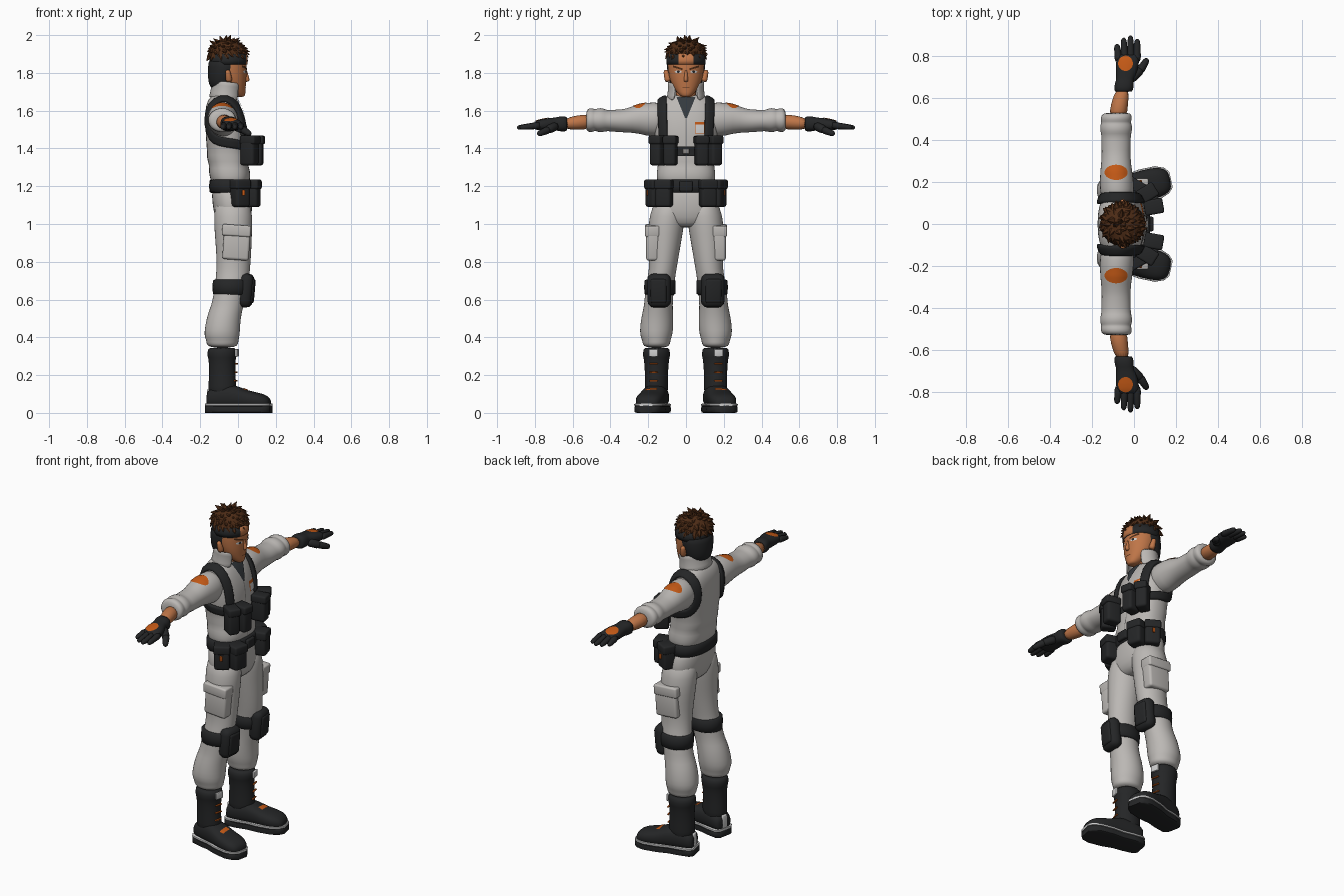
import bpy, bmesh, math, random
from mathutils import Matrix, Vector

default_cube = bpy.data.objects.get("Cube")
if default_cube:
    bpy.data.objects.remove(default_cube, do_unlink=True)


def material(name, red, green, blue):
    mat = bpy.data.materials.new(name)
    mat.use_nodes = True
    mat.diffuse_color = (red, green, blue, 1)
    shader = mat.node_tree.nodes["Principled BSDF"]
    shader.inputs["Base Color"].default_value = (red, green, blue, 1)
    shader.inputs["Roughness"].default_value = .8
    return mat


SUIT = material("suit grey", .5, .48, .46)
DARK = material("gear black", .018, .019, .02)
SKIN = material("skin", .52, .18, .065)
HAIR = material("hair brown", .075, .025, .008)
ORANGE = material("accent orange", .55, .1, .008)
LIGHT = material("trim light grey", .62, .62, .62)
SHIRT = material("shirt charcoal", .035, .042, .048)
SEAM = material("seam grey", .25, .24, .23)


def finish(name, bm, mat, mirror=False, subdiv=0, thick=0, wrap=None, project=None,
           gap=.004, angle=None, fix_normals=True):
    """Turn a bmesh into an object with its material and modifiers."""
    if fix_normals:
        bmesh.ops.recalc_face_normals(bm, faces=bm.faces[:])
    mesh = bpy.data.meshes.new(name)
    bm.to_mesh(mesh)
    bm.free()
    mesh.materials.append(mat)
    obj = bpy.data.objects.new(name, mesh)
    bpy.context.scene.collection.objects.link(obj)
    mesh.polygons.foreach_set("use_smooth", [angle != 0] * len(mesh.polygons))
    if angle:
        bpy.ops.object.select_all(action="DESELECT")
        obj.select_set(True)
        bpy.context.view_layer.objects.active = obj
        bpy.ops.object.shade_smooth_by_angle(angle=math.radians(angle))
    if wrap:
        mod = obj.modifiers.new("wrap", "SHRINKWRAP")
        mod.target, mod.offset = wrap, gap
        mod.wrap_mode = "ABOVE_SURFACE"
        if project:
            mod.wrap_method = "PROJECT"
            mod.use_project_x, mod.use_project_z = project == "x", project == "z"
            mod.use_positive_direction, mod.use_negative_direction = False, True
    if thick:
        mod = obj.modifiers.new("thickness", "SOLIDIFY")
        mod.thickness, mod.offset = thick, 0
    if mirror:
        obj.modifiers.new("mirror", "MIRROR").use_axis = (False, True, False)
    if subdiv:
        mod = obj.modifiers.new("smooth", "SUBSURF")
        mod.levels = mod.render_levels = subdiv
    return obj


def add_rings(bm, axis, sections, sides=16, power=2, arc=None, move=None):
    """Skin rings given as (along, centre, centre, radius, radius)."""
    start, end = arc or (0, 360)
    count = sides + 1 if arc else sides
    rings = []
    for t, a, b, ra, rb in sections:
        ring = []
        for i in range(count):
            turn = math.radians(start + (end - start) * i / sides)
            c, s = math.cos(turn), math.sin(turn)
            u = a + ra * math.copysign(abs(c) ** (2 / power), c)
            v = b + rb * math.copysign(abs(s) ** (2 / power), s)
            co = Vector({"x": (t, u, v), "y": (u, t, v), "z": (u, v, t)}[axis])
            ring.append(bm.verts.new(move @ co if move else co))
        rings.append(ring)
    for low, high in zip(rings, rings[1:]):
        for i in range(sides):
            j = (i + 1) % count
            bm.faces.new((low[i], low[j], high[j], high[i]))
    if not arc:
        bm.faces.new(rings[0])
        bm.faces.new(rings[-1])


def loft(name, mat, axis, sections, sides=16, power=2, arc=None, move=None, **options):
    bm = bmesh.new()
    add_rings(bm, axis, sections, sides, power, arc, move)
    return finish(name, bm, mat, **options)


def box(name, mat, centre, size, turn=0, tilt=0, bevel=.015, mirror=True):
    bm = bmesh.new()
    place = (Matrix.Translation(centre) @ Matrix.Rotation(math.radians(turn), 4, "Z")
             @ Matrix.Rotation(math.radians(tilt), 4, "Y") @ Matrix.Diagonal((*size, 1)))
    bmesh.ops.create_cube(bm, size=1, matrix=place)
    bmesh.ops.bevel(bm, geom=bm.edges[:], offset=bevel, segments=3, profile=.5, affect="EDGES")
    return finish(name, bm, mat, mirror=mirror, angle=40)


def decal(name, mat, target, axis, centre, size, taper=1, disc=False, gap=.003, mirror=False, slant=0):
    """Thin patch projected onto a target; axis x covers (y, z), axis z covers (x, y)."""
    bm = bmesh.new()
    bmesh.ops.create_grid(bm, x_segments=8, y_segments=8, size=1)
    for v in bm.verts:
        a, b = v.co.x, v.co.y
        if disc:
            a, b = a * math.sqrt(1 - b * b / 2), b * math.sqrt(1 - a * a / 2)
        a *= taper + (1 - taper) * (b + 1) / 2
        u, w = centre[0] + a * size[0], centre[1] + b * size[1] + slant * a
        v.co = (.4, u, w) if axis == "x" else (u, w, 2.2)
    return finish(name, bm, mat, wrap=target, project=axis, gap=gap, mirror=mirror)


def limb(bm, start, end, radius, taper=.75, sides=10):
    """Rounded finger between two points."""
    start, end = Vector(start), Vector(end)
    span = end - start
    move = Matrix.Translation(start) @ span.to_track_quat("Z", "Y").to_matrix().to_4x4()
    shape = ((0, .8), (.2, 1), (.8, .92 * taper + .08), (.94, taper * .8), (1, taper * .35))
    add_rings(bm, "z", [(span.length * t, 0, 0, radius * r, radius * r) for t, r in shape], sides, move=move)


# Jacket, with folds above the belt
torso = loft("jacket", SUIT, "z", [
    (1.2, -.04, 0, .095, .145), (1.23, -.04, 0, .105, .155), (1.28, -.045, 0, .112, .157),
    (1.31, -.05, 0, .102, .148), (1.35, -.055, 0, .112, .153), (1.38, -.058, 0, .105, .15),
    (1.46, -.06, 0, .112, .168), (1.54, -.065, 0, .108, .172), (1.6, -.075, 0, .1, .17),
    (1.645, -.08, 0, .085, .15), (1.675, -.08, 0, .065, .11), (1.685, -.08, 0, .05, .07)],
    sides=24, power=2.4, subdiv=1)
arms = loft("sleeves", SUIT, "y", [
    (.09, -.08, 1.56, .075, .08), (.17, -.08, 1.55, .085, .098), (.25, -.085, 1.56, .078, .08),
    (.32, -.085, 1.545, .068, .062), (.38, -.085, 1.547, .072, .06), (.42, -.085, 1.547, .07, .055),
    (.44, -.085, 1.55, .077, .066), (.47, -.085, 1.55, .078, .064), (.482, -.085, 1.55, .07, .056),
    (.495, -.085, 1.55, .076, .066), (.52, -.083, 1.55, .074, .064), (.53, -.08, 1.545, .055, .045)],
    mirror=True, subdiv=1)
loft("collar", SUIT, "z", [(1.64, -.065, 0, .085, .1), (1.69, -.065, 0, .075, .088), (1.735, -.065, 0, .08, .095)],
     sides=18, arc=(38, 322), move=Matrix.Shear("XY", 4, (0, 0)) @ Matrix.Rotation(.12, 4, "Y")
     @ Matrix.Translation((-.2, 0, 0)), thick=.012, subdiv=1)
decal("undershirt", SHIRT, torso, "x", (0, 1.615), (.05, .055), taper=.1, gap=.005)
decal("jacket_zip", SEAM, torso, "x", (0, 1.4), (.003, .16))
decal("badge_border", ORANGE, torso, "x", (.074, 1.51), (.027, .03))
decal("badge", LIGHT, torso, "x", (.072, 1.503), (.022, .022), gap=.006)
decal("shoulder_patches", ORANGE, arms, "z", (-.085, .245), (.053, .036), disc=True, mirror=True)

# Harness: one loop round each shoulder, with pouches and a chest strap
path = [Vector(p) for p in ((.05, .13, 1.43), (.045, .13, 1.52), (.02, .13, 1.6), (-.03, .13, 1.66),
        (-.09, .13, 1.675), (-.15, .125, 1.63), (-.17, .12, 1.56), (-.165, .13, 1.49),
        (-.13, .16, 1.44), (-.06, .18, 1.43), (.01, .16, 1.42), (.05, .12, 1.41))]
bm = bmesh.new()
previous = None
for i, point in enumerate(path):
    along = path[min(i + 1, len(path) - 1)] - path[max(i - 1, 0)]
    outward = point - Vector((-.06, .06, 1.52))
    across = along.cross(outward).normalized() * .03
    pair = [bm.verts.new(point + across * k) for k in (-1, -.33, .33, 1)]
    if previous:
        for k in range(3):
            bm.faces.new((previous[k], previous[k + 1], pair[k + 1], pair[k]))
    previous = pair
finish("harness_straps", bm, DARK, mirror=True, wrap=torso, gap=.012, thick=.022, subdiv=1)
decal("chest_strap", DARK, torso, "x", (0, 1.385), (.07, .025), gap=.009)
box("chest_buckle", SEAM, (.062, 0, 1.385), (.012, .035, .028), bevel=.004, mirror=False)
for part, x, y, turn in (("inner", .09, .082, 10), ("outer", .06, .147, 32)):
    box(part + "_chest_pouches", DARK, (x, y, 1.385), (.085, .066, .15), turn)
    box(part + "_pouch_flaps", DARK, (x + .004, y, 1.445), (.092, .072, .045), turn, bevel=.01)

# Belt and belt pouches
loft("belt", DARK, "z", [(z, -.037, 0, .112 + w, .163 + w) for z, w in
     ((1.165, -.008), (1.17, .002), (1.2, .004), (1.23, .002), (1.236, -.008))], sides=24, power=2.4)
box("belt_buckle", DARK, (.08, 0, 1.2), (.025, .07, .055), bevel=.008, mirror=False)
for part, x, y, turn in (("front", .075, .115, 15), ("side", .01, .165, 60)):
    box(part + "_belt_pouches", DARK, (x, y, 1.16), (.078, .085, .14), turn)
    box(part + "_belt_flaps", DARK, (x, y, 1.21), (.086, .092, .05), turn, bevel=.01)
box("pouch_latches", ORANGE, (.03, .204, 1.165), (.016, .008, .03), 0, bevel=.003)

# Trousers
loft("trouser_hips", SUIT, "z", [(1.22, -.037, 0, .1, .15), (1.15, -.033, 0, .107, .172),
     (1.07, -.027, 0, .105, .185), (1.0, -.025, 0, .085, .15), (.98, -.025, 0, .05, .07)], sides=24, power=2.3, subdiv=1)
loft("trouser_legs", SUIT, "z", [
    (1.14, -.03, .085, .09, .08), (1.04, -.025, .1, .105, .097), (.95, -.025, .109, .1, .093),
    (.85, -.022, .116, .094, .082), (.76, -.025, .122, .09, .073), (.7, -.03, .134, .09, .075),
    (.63, -.045, .142, .085, .077), (.57, -.055, .146, .087, .076), (.53, -.07, .15, .09, .083),
    (.46, -.082, .155, .094, .09), (.41, -.085, .158, .096, .087), (.385, -.083, .157, .086, .076),
    (.365, -.083, .157, .086, .074), (.345, -.082, .157, .07, .062)], sides=18, mirror=True, subdiv=1)
box("cargo_pockets", SUIT, (-.008, .176, .895), (.14, .07, .17), tilt=4, bevel=.014)
box("cargo_flaps", SUIT, (-.008, .178, .965), (.152, .078, .06), tilt=4, bevel=.01)

# Knee pads and their straps
loft("knee_straps", DARK, "z", [(z, -.037, .138, .092 + w, .079 + w) for z, w in
     ((.625, -.005), (.63, .004), (.665, .006), (.7, .004), (.706, -.005))], sides=18, mirror=True)
box("knee_pads", DARK, (.043, .142, .648), (.075, .125, .18), turn=6, tilt=5, bevel=.034)
box("knee_pad_shells", DARK, (.071, .145, .645), (.03, .085, .13), turn=6, tilt=5, bevel=.013)

# Boots, built straight and toed out
toe_out = Matrix.Translation((-.09, .155, 0)) @ Matrix.Rotation(math.radians(12), 4, "Z")
loft("boot_shafts", DARK, "z", [
    (.07, .005, 0, .075, .062), (.14, .008, 0, .077, .062), (.22, .006, 0, .07, .062),
    (.29, .006, 0, .073, .068), (.295, .006, 0, .08, .073), (.34, .006, 0, .08, .073),
    (.346, .006, 0, .06, .055)], move=toe_out, mirror=True, subdiv=1)
boots = loft("boot_feet", DARK, "x", [
    (-.074, 0, .07, .045, .035), (-.06, 0, .08, .06, .05), (.02, 0, .09, .066, .065),
    (.09, 0, .085, .068, .06), (.14, 0, .072, .073, .047), (.21, 0, .065, .074, .042),
    (.25, 0, .058, .058, .034), (.268, 0, .05, .035, .018)], move=toe_out, power=2.6, mirror=True, subdiv=1)
for part, mat, z, height, grow in (("soles", DARK, .019, .019, 0), ("welts", LIGHT, .043, .006, .001)):
    loft("boot_" + part, mat, "x", [(x, 0, z, w + grow, height) for x, w in
         ((-.078, .045), (-.06, .064), (0, .068), (.06, .066), (.13, .077), (.21, .077),
          (.252, .06), (.272, .036))], move=toe_out, power=8, mirror=True, angle=50)
box("heel_counters", LIGHT, (-.155, .142, .085), (.016, .035, .08), 12, bevel=.006)
box("boot_tongues", LIGHT, (-.006, .172, .318), (.012, .05, .04), 12, bevel=.004)
for step in range(3):
    box("boot_lace_%d" % (step + 1), ORANGE, (-.012 + .002 * step, .172, .17 + .045 * step), (.009, .045, .007), 12, bevel=.002)
decal("toe_accents", ORANGE, boots, "z", (.04, .185), (.012, .03), mirror=True)

# Forearms and gloves
loft("forearms", SKIN, "y", [(.5, -.077, 1.543, .045, .042), (.57, -.07, 1.537, .042, .04),
     (.65, -.052, 1.53, .032, .03)], mirror=True, subdiv=1)
hands = loft("glove_palms", DARK, "y", [
    (.628, -.05, 1.53, .035, .03), (.632, -.05, 1.53, .047, .042), (.675, -.045, 1.53, .046, .04),
    (.685, -.044, 1.53, .04, .034), (.73, -.034, 1.527, .054, .035), (.79, -.029, 1.523, .057, .027),
    (.81, -.028, 1.52, .045, .016)], power=2.5, mirror=True, subdiv=1)
bm = bmesh.new()
for i, reach in enumerate((.855, .885, .895, .88)):
    x = -.073 + .029 * i
    limb(bm, (x, .775, 1.523), (x * 1.12, reach, 1.51), .0185)
limb(bm, (-.015, .69, 1.52), (.034, .735, 1.495), .024, taper=.9)
limb(bm, (.026, .725, 1.5), (.064, .785, 1.475), .02)
finish("glove_fingers", bm, DARK, mirror=True)
decal("glove_patches", ORANGE, hands, "z", (-.04, .763), (.034, .036), disc=True, mirror=True)

# Head and face
loft("neck", SKIN, "z", [(1.62, -.065, 0, .055, .058), (1.68, -.06, 0, .05, .052), (1.76, -.055, 0, .05, .055)])
head = loft("head", SKIN, "z", [
    (1.672, .012, 0, .018, .02), (1.682, .005, 0, .035, .035), (1.715, -.018, 0, .058, .064),
    (1.755, -.035, 0, .08, .086), (1.82, -.046, 0, .094, .097), (1.88, -.05, 0, .096, .098),
    (1.93, -.055, 0, .08, .082), (1.955, -.055, 0, .04, .04)], sides=20, subdiv=1)
loft("nose", SKIN, "z", [(1.752, .044, 0, .008, .01), (1.76, .048, 0, .018, .014),
     (1.785, .044, 0, .012, .009), (1.82, .04, 0, .007, .007)], sides=8, subdiv=1)
bm = bmesh.new()
limb(bm, (-.047, .094, 1.755), (-.055, .108, 1.815), .018, sides=8)
finish("ears", bm, SKIN, mirror=True)
loft("hair_sides", DARK, "z", [(1.71, -.085, 0, .05, .062), (1.735, -.085, 0, .07, .082),
     (1.78, -.077, 0, .084, .097), (1.83, -.07, 0, .09, .103), (1.89, -.062, 0, .095, .105)], sides=20, subdiv=1)
band = loft("headband", DARK, "z", [(1.845, -.05, 0, .1, .103), (1.865, -.05, 0, .102, .104),
            (1.9, -.052, 0, .1, .102)], sides=32)
band.data.materials.append(SKIN)
for face in band.data.polygons:
    if face.center.x > 0 and abs(face.center.y) < .035:
        face.material_index = 1
decal("eye_whites", LIGHT, head, "x", (.04, 1.806), (.018, .007), disc=True, mirror=True)
decal("pupils", DARK, head, "x", (.038, 1.807), (.007, .007), disc=True, gap=.005, mirror=True)
decal("eyebrows", HAIR, head, "x", (.042, 1.827), (.025, .005), slant=.008, gap=.004, mirror=True)
decal("mouth", HAIR, head, "x", (0, 1.722), (.018, .002))

# Tousled hair: a cap covered in pointed locks
random.seed(7)
bm = bmesh.new()
centre = Vector((-.055, 0, 1.895))
add_rings(bm, "z", [(1.88, -.055, 0, .1, .1), (1.92, -.055, 0, .098, .1), (1.955, -.055, 0, .075, .08),
                    (1.972, -.055, 0, .035, .04)], sides=16)
locks = 75
for i in range(locks):
    rise = 1 - i / locks
    turn = i * math.pi * (3 - math.sqrt(5))
    flat = math.sqrt(1 - rise * rise)
    normal = Vector((flat * math.cos(turn), flat * math.sin(turn), rise))
    root = centre + Vector((normal.x * .088, normal.y * .09, normal.z * .072 - .002))
    fall = Vector((normal.x, normal.y, 0)) * rise - Vector((0, 0, flat))
    lean = normal * .55 + fall * random.uniform(.5, .9) + Vector((.25, random.uniform(-.3, .3), .12))
    move = Matrix.Translation(root - lean * .015) @ lean.to_track_quat("Z", "Y").to_matrix().to_4x4()
    size = random.uniform(.042, .056)
    add_rings(bm, "z", [(0, 0, 0, .018, .015), (size * .45, 0, 0, .016, .012), (size, .004, 0, .001, .001)],
              sides=6, move=move)
finish("hair", bm, HAIR, angle=35)
